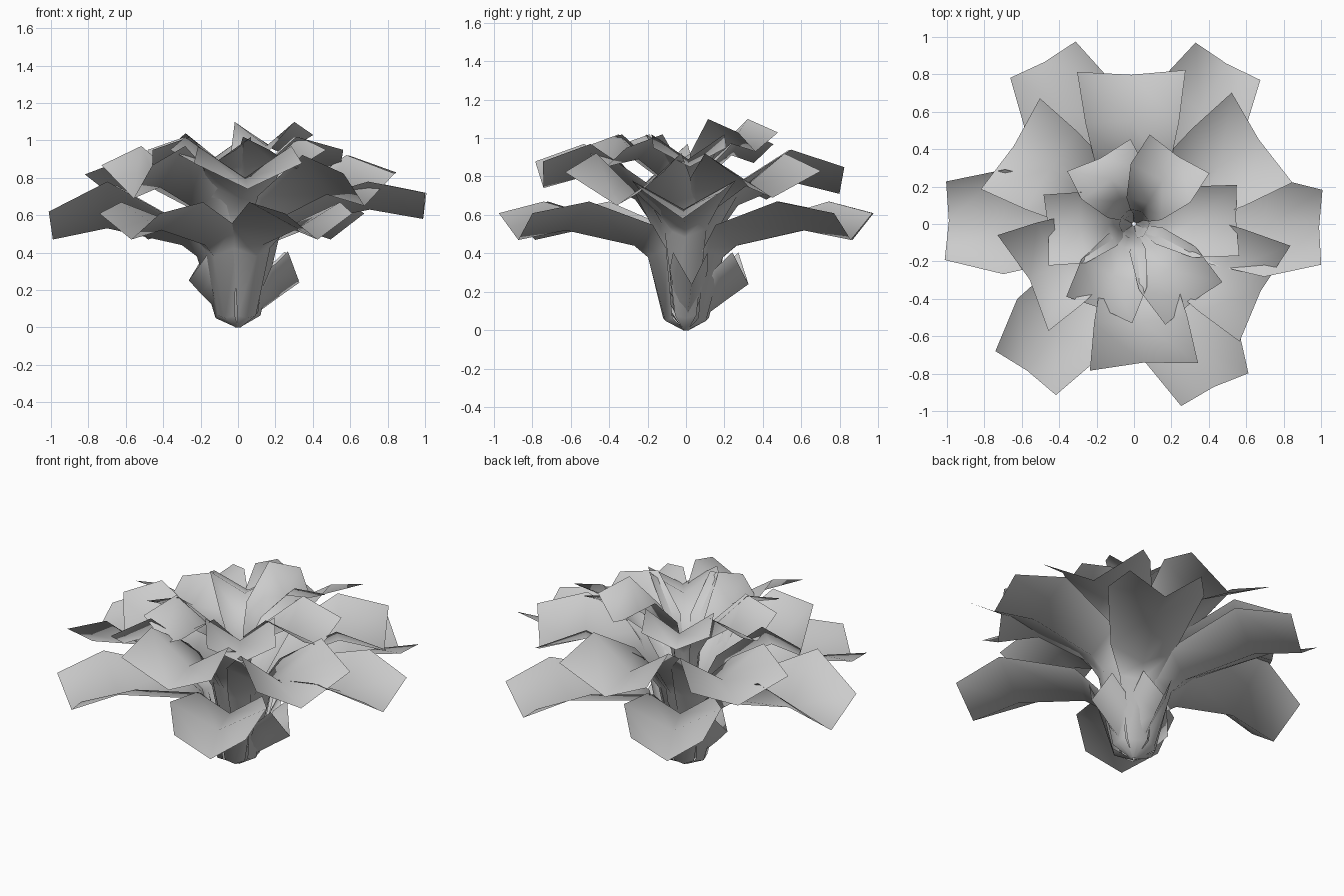
import bpy
from math import cos, sin, radians
from mathutils import Vector

if "Cube" in bpy.data.objects:
    bpy.data.objects.remove(bpy.data.objects["Cube"], do_unlink=True)

grey = bpy.data.materials.new("leaf_grey")
grey.use_nodes = True
GREY = (0.6, 0.6, 0.6, 1)
grey.diffuse_color = GREY
grey.node_tree.nodes["Principled BSDF"].inputs["Base Color"].default_value = GREY

# Spine sections: radius, height, half width, fold depth
LOWER = [(0.01, 0, 0.01, 0), (0.12, 0.05, 0.055, 0.02), (0.22, 0.38, 0.11, 0.07),
         (0.30, 0.44, 0.18, 0.11), (0.70, 0.52, 0.27, 0.15), (0.98, 0.47, 0.20, 0.14)]
CUPPED = LOWER[:4] + [(0.70, 0.53, 0.28, 0.25), (0.99, 0.47, 0.21, 0.15)]
MIDDLE = [(0.01, 0.02, 0.01, 0), (0.08, 0.12, 0.04, 0.02), (0.15, 0.48, 0.11, 0.06),
          (0.27, 0.65, 0.18, 0.10), (0.55, 0.77, 0.25, 0.17), (0.79, 0.71, 0.29, 0.14)]
UPPER = [(0.01, 0.05, 0.01, 0), (0.05, 0.40, 0.03, 0.01), (0.08, 0.68, 0.06, 0.03),
         (0.14, 0.78, 0.11, 0.07), (0.31, 0.89, 0.19, 0.13), (0.52, 0.85, 0.19, 0.10)]
SCOOP = [(0.01, 0, 0.01, 0), (0.12, 0.09, 0.06, 0.06),
         (0.23, 0.17, 0.10, 0.16), (0.33, 0.24, 0.09, 0.18)]
BLADE = [(0.01, 0, 0.005, 0), (0.09, 0.10, 0.03, 0.01), (0.14, 0.25, 0.025, 0.01),
         (0.18, 0.42, 0.003, 0)]


def leaf(name, sections, angle, reach=1.0, rise=0.0, depth=1.0):
    """Sweep a folded three-point section along a spine turned to an angle."""
    a = radians(angle)
    out, side = Vector((cos(a), sin(a), 0)), Vector((-sin(a), cos(a), 0))
    top = sections[-1][0]
    spine = [Vector((r * (1 + (reach - 1) * r / top), z + rise * min(1, z / 0.4)))
             for r, z, w, f in sections]
    verts, faces = [], []
    for i, (r, z, w, fold) in enumerate(sections):
        t = (spine[min(i + 1, len(spine) - 1)] - spine[max(i - 1, 0)]).normalized()
        normal = -t.y * out * 0.6 + Vector((0, 0, max(t.x, 0.5)))
        mid = out * spine[i].x + Vector((0, 0, spine[i].y))
        edge = normal.normalized() * fold * depth
        verts += [mid - side * w + edge, mid, mid + side * w + edge]
        if i:
            for k in (0, 1):
                b = 3 * i + k
                faces.append((b - 3, b, b + 1, b - 2))
    mesh = bpy.data.meshes.new(name)
    mesh.from_pydata(verts, [], faces)
    mesh.materials.append(grey)
    mesh.polygons.foreach_set("use_smooth", [True] * len(faces))
    mesh.update()
    obj = bpy.data.objects.new(name, mesh)
    bpy.context.collection.objects.link(obj)


def whorl(name, sections, leaves):
    for i, spec in enumerate(leaves, 1):
        leaf(f"{name}_{i}", sections, *spec)


# Wide outer leaves, one of them more deeply cupped
whorl("lower_leaf", LOWER, [(-1, 1.01, 0.11), (60, 1.01), (119, 1.01),
                            (234, 0.99), (296, 0.99)])
leaf("cupped_lower_leaf", CUPPED, 179)
# Broad leaves of the second tier
whorl("middle_leaf", MIDDLE, [(34, 1.02, -0.02), (91, 1.01), (147, 0.97, -0.03),
                              (208, 0.80, -0.02, 1.3), (274, 0.94, 0.03),
                              (332, 0.97, -0.06, 1.25)])
# Crown of smaller leaves
whorl("upper_leaf", UPPER, [(2, 1.05), (57, 0.83, 0.08), (117, 0.76, 0.02),
                            (184, 0.88), (248, 0.93), (307, 1.0)])
# Short scooped leaves rising from the foot of the stem
whorl("scooped_leaf", SCOOP, [(5, 1), (80, 1), (185, 0.8, 0.02)])
# Thin blades between the leaf stems
whorl("stem_blade", BLADE, [(i * 60 + 30, 1 - 0.1 * (i % 2)) for i in range(6)])
